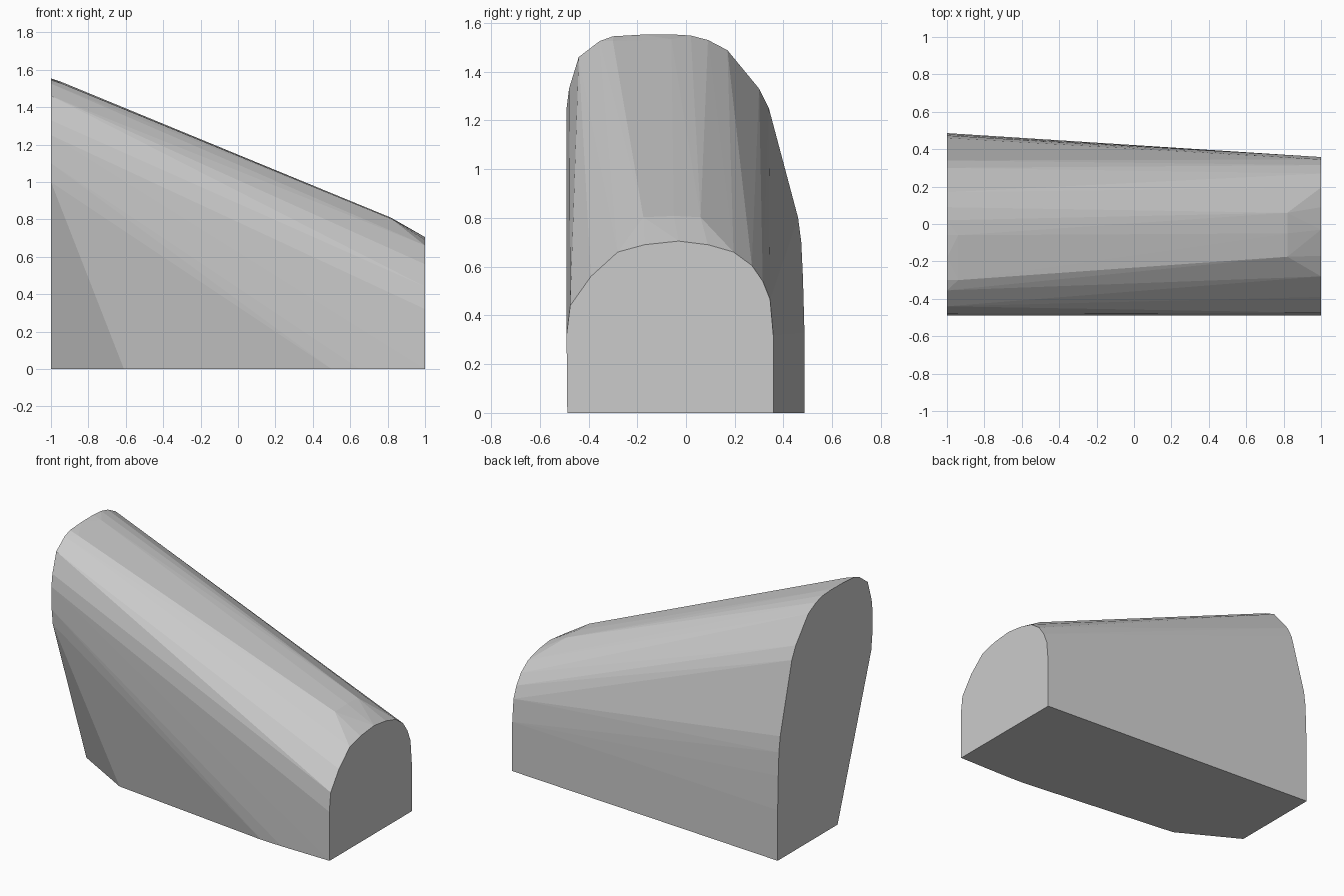
import bpy, bmesh

if "Cube" in bpy.data.objects:
    bpy.data.objects.remove(bpy.data.objects["Cube"], do_unlink=True)

# One plain grey material
grey = bpy.data.materials.new("plain grey")
grey.use_nodes = True
colour = (0.6, 0.6, 0.6, 1)
grey.diffuse_color = colour
grey.node_tree.nodes["Principled BSDF"].inputs["Base Color"].default_value = colour

# Cross-sections as (y, z) outlines, keyed by position along x
tall_end = [(-.13, 0), (-.476, 1), (-.487, 1.1), (-.49, 1.25), (-.48, 1.33),
            (-.44, 1.46), (-.355, 1.525), (-.3, 1.545), (-.18, 1.552), (-.06, 1.553),
            (.02, 1.548), (.09, 1.53), (.17, 1.488), (.3, 1.33), (.34, 1.25),
            (.46, .8), (.473, .7), (.48, .55), (.486, .33), (.486, 0)]
low_end = [(-.487, 0), (-.49, .32), (-.475, .44), (-.39, .56), (-.28, .66),
           (-.17, .69), (-.03, .705), (.09, .69), (.195, .66), (.27, .605),
           (.315, .54), (.345, .465), (.358, .32), (.358, 0)]
sections = {
    -1: tall_end,
    -.94: [(-.3, 1.525), (-.06, 1.533)],    # small break behind the tall end
    -.61: [(-.347, 0)],                     # curved lower front edge
    .5: [(-.477, 0)],
    .65: [(-.483, 0)],
    .82: [(-.175, .803), (-.05, .808), (.06, .803)],  # break above the low end
    1: low_end,
}

# Wrap all sections in one convex skin
bm = bmesh.new()
for x, outline in sections.items():
    for y, z in outline:
        bm.verts.new((x, y, z))
hull = bmesh.ops.convex_hull(bm, input=bm.verts[:])
spare = {v for v in hull["geom_interior"] + hull["geom_unused"]
         if isinstance(v, bmesh.types.BMVert)}
bmesh.ops.delete(bm, geom=list(spare), context='VERTS')
bmesh.ops.dissolve_limit(bm, angle_limit=0.005, verts=bm.verts[:], edges=bm.edges[:])
bmesh.ops.recalc_face_normals(bm, faces=bm.faces[:])

mesh = bpy.data.meshes.new("tapered_block")
bm.to_mesh(mesh)
bm.free()
mesh.materials.append(grey)
block = bpy.data.objects.new("tapered_block", mesh)
bpy.context.scene.collection.objects.link(block)
